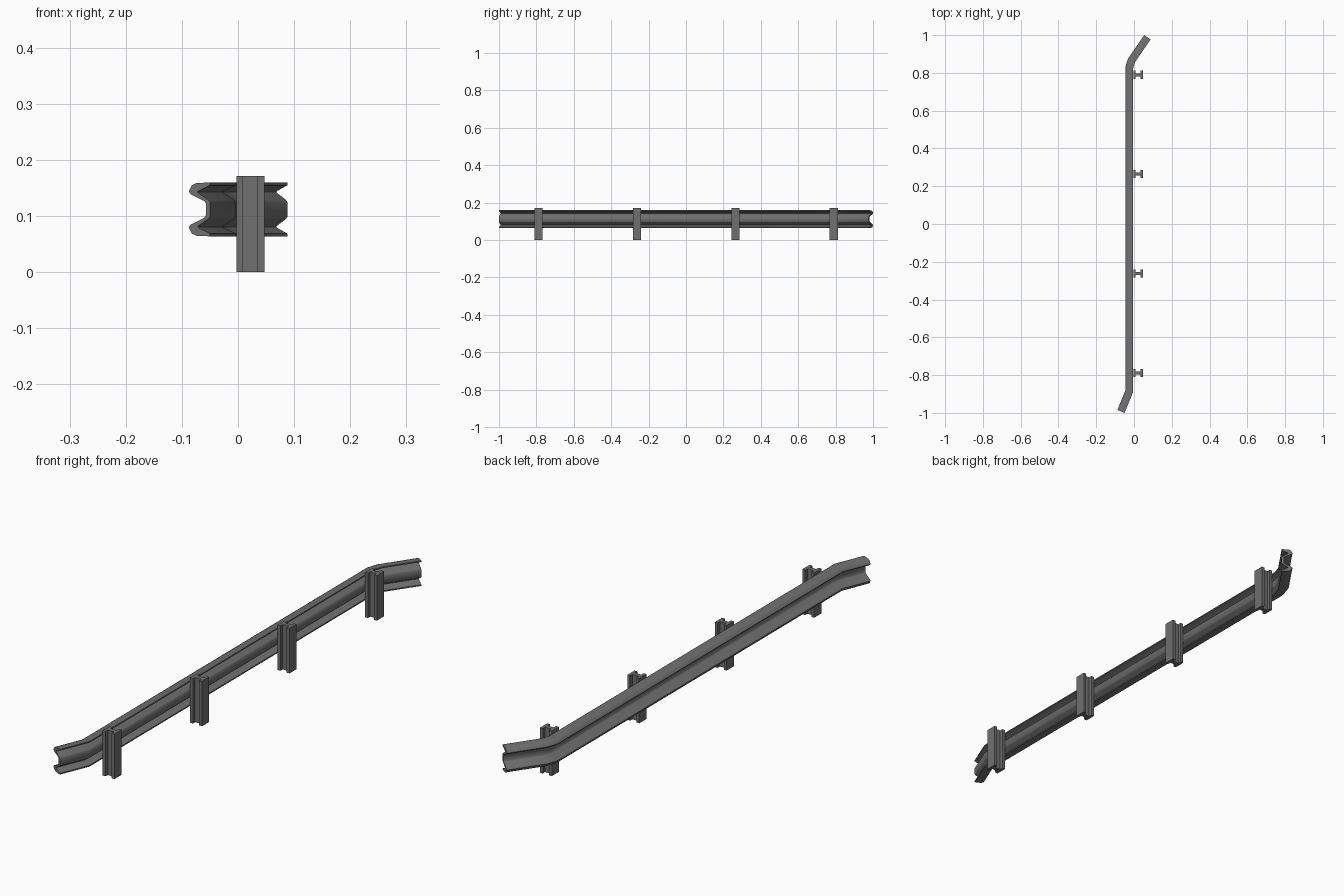
import bpy, bmesh, math
from mathutils import Vector

if "Cube" in bpy.data.objects:
    bpy.data.objects.remove(bpy.data.objects["Cube"])

# Dark steel shared by all parts
steel = bpy.data.materials.new("dark_steel")
steel.diffuse_color = (0.16, 0.16, 0.16, 1)
steel.use_nodes = True
steel.node_tree.nodes["Principled BSDF"].inputs["Base Color"].default_value = steel.diffuse_color


def loft(name, rings):
    # Skin closed rings and cap both ends
    bm = bmesh.new()
    vs = [[bm.verts.new(p) for p in r] for r in rings]
    n = len(vs[0])
    for a, b in zip(vs, vs[1:]):
        for i in range(n):
            bm.faces.new((a[i], a[(i + 1) % n], b[(i + 1) % n], b[i]))
    bm.faces.new(vs[0])
    bm.faces.new(vs[-1])
    bmesh.ops.recalc_face_normals(bm, faces=bm.faces)
    me = bpy.data.meshes.new(name)
    bm.to_mesh(me)
    bm.free()
    me.materials.append(steel)
    ob = bpy.data.objects.new(name, me)
    bpy.context.collection.objects.link(ob)
    return ob


def flip(pts):
    return [(a, -b) for a, b in reversed(pts)]


# W-beam section: (depth from back, height from centre), upper half of each skin
MID = 0.1115
front = [(0.0, 0.048), (0.026, 0.047), (0.035, 0.043), (0.041, 0.032),
         (0.037, 0.027), (0.011, 0.015), (0.008, 0.011)]
back = [(0.0, 0.013), (0.003, 0.017), (0.022, 0.029), (0.024, 0.031),
        (0.022, 0.033), (0.0, 0.043)]
profile = front + flip(front) + flip(back) + back

# Rail path along the back of the beam, bent at both ends, mitred corners
path = [Vector(p) for p in [(-0.050, -1.0), (-0.004, -0.888), (-0.004, 0.827),
                            (0.006, 0.858), (0.088, 0.977)]]
dirs = [(b - a).normalized() for a, b in zip(path, path[1:])]
rings = []
for i, p in enumerate(path):
    d0, d1 = dirs[max(i - 1, 0)], dirs[min(i, len(dirs) - 1)]
    t = (d0 + d1).normalized()
    nrm = Vector((-t.y, t.x)) / t.dot(d0)
    rings.append([(p.x + nrm.x * d, p.y + nrm.y * d, MID + h) for d, h in profile])
rail = loft("guard_rail", rings)

# H-section posts
X0, X1, FT, HW, WEB, TOP = -0.003, 0.047, 0.012, 0.0215, 0.008, 0.171
half = [(X0, HW), (X0 + FT, HW), (X0 + FT, WEB), (X1 - FT, WEB), (X1 - FT, HW), (X1, HW)]
section = half + flip(half)
for k, y0 in enumerate((-0.788, -0.262, 0.264, 0.79)):
    loft(f"post_{k + 1}", [[(x, y + y0, z) for x, y in section] for z in (0, TOP)])

# Smooth the rail's curves, keep its cut edges sharp
bpy.ops.object.select_all(action='DESELECT')
rail.select_set(True)
bpy.context.view_layer.objects.active = rail
bpy.ops.object.shade_smooth_by_angle(angle=math.radians(60))
